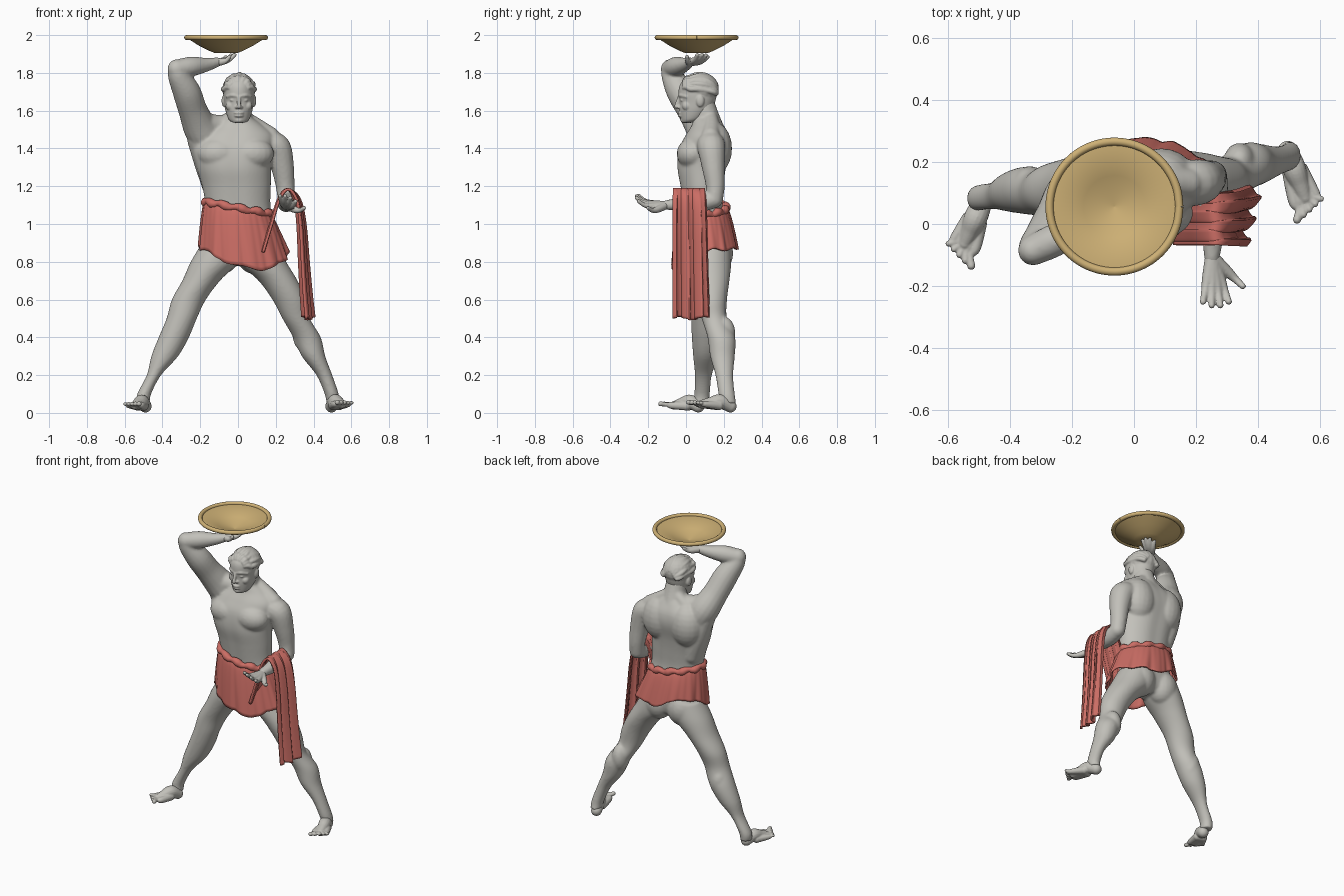
import bpy, bmesh, math
from math import sin, cos, tau
from mathutils import Vector, Matrix

def material(name, rgb):
    m = bpy.data.materials.new(name)
    m.diffuse_color = (*rgb, 1)
    return m

STONE = material("pale stone", (0.54, 0.53, 0.49))
RED = material("red cloth", (0.60, 0.155, 0.13))
GOLD = material("brass", (0.62, 0.44, 0.18))

def spline(pts, n=6):
    """Catmull-Rom resampling of tuples of any length."""
    p = [pts[0]] + list(pts) + [pts[-1]]
    out = [[0.5 * (2 * b + (c - a) * t + (2 * a - 5 * b + 4 * c - d) * t * t + (3 * b - a - 3 * c + d) * t ** 3)
            for a, b, c, d in zip(*p[i - 1:i + 3])]
           for i in range(1, len(p) - 2) for t in [k / n for k in range(n)]]
    return out + [list(pts[-1])]

def skin(bm, loops, closed=True, caps=True):
    rows = [[bm.verts.new(c) for c in loop] for loop in loops]
    n = len(rows[0])
    for a, b in zip(rows, rows[1:]):
        for i in range(n if closed else n - 1):
            j = (i + 1) % n
            bm.faces.new((a[i], a[j], b[j], b[i]))
    if caps:
        bm.faces.new(rows[0])
        bm.faces.new(rows[-1])

def stack(bm, rings, groove=0.0, smooth=True, seg=48):
    """Level elliptical sections: x, y, z, x radius, y radius."""
    angles = [tau * i / seg for i in range(seg)]
    skin(bm, [[(x + rx * cos(a), y + ry * sin(a) * (1 - groove * math.exp(-(cos(a) / 0.25) ** 2)), z)
               for a in angles] for x, y, z, rx, ry in (spline(rings) if smooth else rings)])

def ball(bm, c, r):
    bmesh.ops.create_uvsphere(bm, u_segments=20, v_segments=12, radius=1,
                              matrix=Matrix.Translation(c) @ Matrix.Diagonal((*r, 1)))

def limb(bm, pts, seg=16, ends=True):
    """Round tube through points x, y, z, radius."""
    s = spline(pts)
    pos = [Vector(q[:3]) for q in s]
    u, loops = Vector((0.31, 0.52, 0.79)), []
    for i, q in enumerate(s):
        t = (pos[min(i + 1, len(s) - 1)] - pos[max(i - 1, 0)]).normalized()
        u = (u - t * u.dot(t)).normalized()
        v = t.cross(u)
        loops.append([pos[i] + q[3] * (u * cos(tau * k / seg) + v * sin(tau * k / seg)) for k in range(seg)])
    skin(bm, loops)
    for q in (s[0], s[-1]) if ends else ():
        ball(bm, q[:3], (q[3],) * 3)

def finish(name, bm, mat, voxel=0, relax=0, thick=0):
    bmesh.ops.recalc_face_normals(bm, faces=bm.faces)
    me = bpy.data.meshes.new(name)
    bm.to_mesh(me)
    bm.free()
    me.materials.append(mat)
    me.shade_smooth()
    ob = bpy.data.objects.new(name, me)
    bpy.context.collection.objects.link(ob)
    if voxel:
        m = ob.modifiers.new("fuse", 'REMESH')
        m.mode, m.voxel_size, m.use_smooth_shade = 'VOXEL', voxel, True
        m = ob.modifiers.new("relax", 'SMOOTH')
        m.factor, m.iterations = 0.5, relax
    else:
        me.set_sharp_from_angle(angle=math.radians(50))
    if thick:
        m = ob.modifiers.new("cloth", 'SOLIDIFY')
        m.thickness, m.offset = thick, 0

# Torso and neck
bm = bmesh.new()
stack(bm, [(0, .13, .78, .05, .06), (0, .13, .82, .15, .095), (.01, .12, .9, .175, .115),
           (.01, .105, 1, .177, .112), (0, .09, 1.1, .172, .11), (-.008, .085, 1.2, .182, .12),
           (-.022, .083, 1.3, .198, .135), (-.028, .098, 1.4, .215, .141), (-.012, .112, 1.47, .2, .12),
           (0, .115, 1.525, .13, .088), (.003, .105, 1.565, .07, .07)], groove=.06)
limb(bm, [(0, .125, 1.5, .078), (.005, .105, 1.57, .07), (.005, .09, 1.63, .064)])
for s in (-1, 1):
    ball(bm, (-.012 + s * .088, .036, 1.372), (.115, .085, .085))      # chest
    ball(bm, (-.012 + s * .1, .15, 1.4), (.11, .094, .14))             # shoulder blade
    ball(bm, (s * .085, .16, .845), (.095, .09, .11))                  # buttock
    limb(bm, [(s * .03, .13, 1.57, .035), (s * .1, .135, 1.515, .045), (s * .17, .13, 1.465, .05)])
limb(bm, [(-.04, .12, 1.53, .05), (-.12, .1, 1.52, .06), (-.2, .07, 1.53, .07)])
limb(bm, [(-.13, .12, 1.2, .06), (-.165, .12, 1.32, .066), (-.2, .1, 1.45, .07)])
# Legs
stack(bm, [(.10, .125, .9, .1, .11), (.13, .125, .8, .125, .115), (.212, .13, .7, .103, .1),
           (.272, .135, .6, .09, .082), (.308, .15, .5, .073, .067), (.365, .187, .4, .073, .073),
           (.4, .193, .3, .062, .065), (.457, .203, .2, .042, .047), (.496, .215, .1, .037, .043),
           (.502, .225, .05, .034, .042)])
stack(bm, [(-.09, .125, .9, .1, .11), (-.125, .12, .8, .125, .115), (-.195, .115, .7, .1, .1),
           (-.26, .11, .6, .09, .085), (-.298, .1, .5, .08, .073), (-.34, .108, .4, .08, .077),
           (-.388, .104, .3, .071, .066), (-.445, .092, .2, .038, .045), (-.497, .085, .1, .037, .041),
           (-.5, .08, .05, .034, .04)])
ball(bm, (.34, .2, .42), (.052, .062, .09))
ball(bm, (-.335, .125, .41), (.058, .062, .09))
# Raised arm, then lowered arm
limb(bm, [(-.14, .11, 1.41, .08), (-.195, .09, 1.5, .09), (-.238, .03, 1.6, .077),
          (-.272, -.03, 1.7, .074), (-.313, -.072, 1.78, .058), (-.325, -.085, 1.825, .047)])
limb(bm, [(-.325, -.085, 1.82, .049), (-.25, -.05, 1.833, .053), (-.17, -.01, 1.843, .038),
          (-.11, .02, 1.857, .026)])
limb(bm, [(.16, .13, 1.42, .075), (.208, .135, 1.4, .074), (.236, .145, 1.3, .061),
          (.25, .155, 1.2, .05), (.255, .15, 1.13, .046)])
limb(bm, [(.255, .15, 1.13, .046), (.255, .07, 1.112, .049), (.255, -.03, 1.105, .037), (.25, -.11, 1.1, .025)])
finish("body", bm, STONE, .0075, 8)

# Head with face, ears and combed hair
bm = bmesh.new()
HX = .005
stack(bm, [(HX, .005, 1.536, .03, .026), (HX, .03, 1.553, .054, .056), (HX, .05, 1.6, .071, .084),
           (HX, .06, 1.645, .078, .094), (HX, .062, 1.69, .082, .102), (HX, .07, 1.74, .08, .1),
           (HX, .075, 1.785, .045, .06)])
limb(bm, [(HX, -.036, 1.672, .009), (HX, -.046, 1.64, .010), (HX, -.05, 1.622, .012)])
for z, y, r in ((1.588, -.038, .007), (1.573, -.035, .008)):
    limb(bm, [(HX - .02, y + .007, z, .005), (HX, y, z, r), (HX + .02, y + .007, z, .005)])
ball(bm, (HX, -.008, 1.55), (.026, .022, .017))
for s in (-1, 1):
    limb(bm, [(HX + s * .008, -.033, 1.677, .009), (HX + s * .035, -.025, 1.681, .010),
              (HX + s * .062, .003, 1.674, .009)])
    ball(bm, (HX + s * .032, -.018, 1.655), (.016, .013, .006))
    ball(bm, (HX + s * .012, -.038, 1.618), (.009, .01, .008))
    ball(bm, (HX + s * .045, .005, 1.625), (.026, .026, .026))
    ball(bm, (HX + s * .079, .075, 1.652), (.013, .022, .032))
ball(bm, (HX, .078, 1.715), (.088, .096, .085))
for i in range(9):
    a = math.radians(-80 + 20 * i)
    turns = [(k, math.radians(26 + 15 * k)) for k in range(10)]
    limb(bm, [(HX + .081 * sin(a) * sin(t) ** .5 + .004 * sin(4 * t + i * 2), .073 - .09 * cos(t),
               1.707 + .084 * cos(a) * sin(t) + (.01 if k < 2 else 0) - .0022 * k * abs(sin(a)), .0145)
              for k, t in turns], 12)
finish("head", bm, STONE, .0045, 2)

# Hands: one ray per finger running from the wrist
def hand(name, wrist, tips, curl):
    bm, w, down = bmesh.new(), Vector(wrist), Vector((0, 0, -curl))
    for tip in tips:
        limb(bm, [(*w, .022), (*(w.lerp(Vector(tip), .5) + down), .018),
                  (*(w.lerp(Vector(tip), .78) + down), .0125), (*tip, .0105)], 12)
    finish(name, bm, STONE, .0045, 2)

hand("raised_hand", (-.115, .02, 1.856), [(-.018, .06, 1.895), (-.02, .085, 1.896), (-.038, .105, 1.893),
                                          (-.065, .115, 1.884), (-.045, .005, 1.885)], .011)
hand("open_hand", (.25, -.105, 1.1), [(.222, -.25, 1.15), (.25, -.262, 1.148), (.278, -.262, 1.138),
                                      (.305, -.25, 1.12), (.35, -.2, 1.085)], .016)

# Feet: narrow heel, arched instep, fanned toes lifted slightly
def foot(name, heel, front, side):
    bm, h, f = bmesh.new(), Vector(heel), Vector(front)
    d = (f - h).normalized()
    lat = Vector((-d.y, d.x, 0))
    limb(bm, [(*h, .033), (*(h.lerp(f, .35) + Vector((0, 0, .022))), .038),
              (*(h.lerp(f, .7) + Vector((0, 0, .01))), .031), (*f, .023)])
    for i in range(5):
        off = lat * (i - 2) * .0185 * side
        tip = f + off * 1.3 + d * (.058 - .009 * i) + Vector((0, 0, .006))
        limb(bm, [(*(h.lerp(f, .45) + off * .5), .025), (*(f + off), .019 - .001 * i),
                  (*f.lerp(tip, .6).lerp(f + off * 1.2, .2), .0115), (*tip, .0135 - .001 * i)], 12)
    finish(name, bm, STONE, .004, 2)

foot("left_foot", (.495, .235, .035), (.55, .085, .046), 1)
foot("right_foot", (-.49, .065, .035), (-.545, -.062, .04), -1)

# Wrapped skirt, flaring into folds, with its hem lifted at the back
def skirt_point(a, v):
    fold = 1 + v * (.022 * sin(13 * a) + .012 * sin(22 * a + 1)) + .005 * sin(33 * a)
    x = .03 * v + (.174 + .06 * v ** .8) * cos(a) * fold
    y = .09 + .01 * v + (.122 + .05 * v ** .6) * sin(a) * fold
    low = (.865 - .105 * max(0, -sin(a - .35)) ** 1.5 + .008 * sin(7 * a) + .07 * max(0, cos(a - 2.4)) ** 5)
    return x, y, (1.085 - .2 * x) * (1 - v) + low * v

bm = bmesh.new()
skin(bm, [[skirt_point(tau * i / 160, r / 14) for i in range(160)] for r in range(15)], caps=False)
finish("skirt", bm, RED, thick=.01)

# Rolled waistband
bm = bmesh.new()
limb(bm, [(.174 * cos(a), .09 + .124 * sin(a), 1.085 - .0348 * cos(a) + .005 * sin(11 * a), .02 + .004 * sin(12 * a))
          for a in [tau * i / 48 for i in range(49)]], ends=False)
finish("waistband", bm, RED)

# Cloth draped over the forearm, back edge swinging outwards as it falls
bm = bmesh.new()
path = spline([(.13, .85), (.17, .98), (.215, 1.125), (.262, 1.183), (.312, 1.13),
               (.335, 1.0), (.348, .8), (.36, .63), (.372, .5)])
loops = []
for i, (x, z) in enumerate(path):
    deep = max(0, i - 20) / (len(path) - 21)
    loops.append([(x + .004 * sin(t * 17 + .5) + deep ** .5 * (.015 * sin(t * 17 + .5) + .045 * (t - .5)),
                   -.068 + (.165 + .022 * deep) * t + .006 * sin(t * 34), z + .009 * deep * sin(t * 9))
                  for t in [k / 60 for k in range(61)]])
skin(bm, loops, closed=False, caps=False)
finish("draped_cloth", bm, RED, thick=.014)

# Shallow conical bowl and its rolled rim
bm = bmesh.new()
bowl = [(.001, 1.905), (.06, 1.905), (.085, 1.915), (.145, 1.945), (.208, 1.985),
        (.2, 1.988), (.1, 1.948), (.001, 1.915)]
stack(bm, [(-.063, .056, z, r, r) for r, z in bowl], smooth=False, seg=72)
finish("bowl", bm, GOLD)
bm = bmesh.new()
limb(bm, [(-.063 + .209 * cos(a), .056 + .209 * sin(a), 1.987, .013)
          for a in [tau * i / 24 for i in range(25)]], ends=False)
finish("bowl_rim", bm, GOLD)
